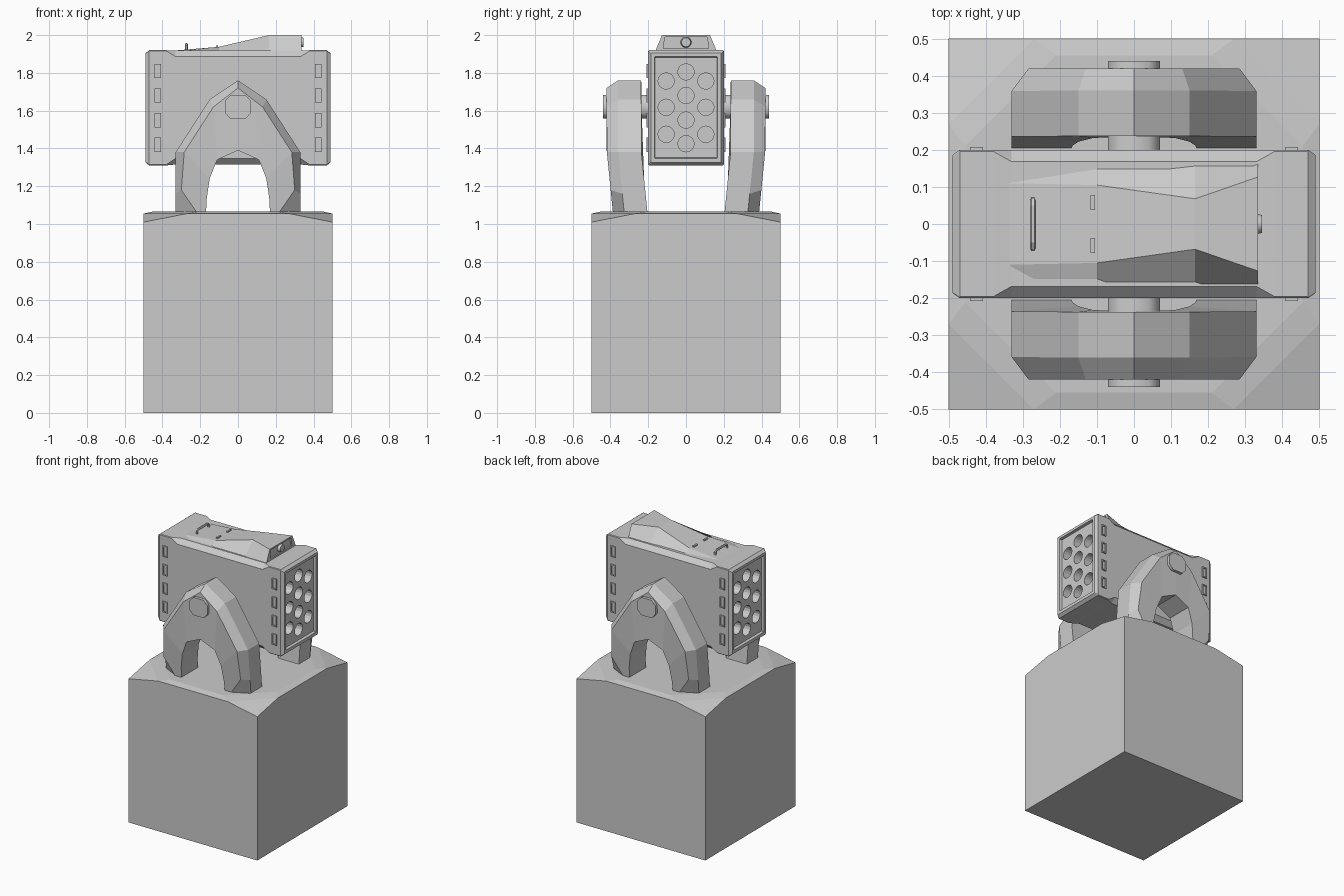
import bpy, bmesh, math
from mathutils import Matrix, Vector

if "Cube" in bpy.data.objects:
    bpy.data.objects.remove(bpy.data.objects["Cube"])

grey = bpy.data.materials.new("plain grey")
grey.diffuse_color = (0.6, 0.6, 0.6, 1)
grey.use_nodes = True
grey.node_tree.nodes["Principled BSDF"].inputs["Base Color"].default_value = grey.diffuse_color


def finish(bm, name):
    bmesh.ops.remove_doubles(bm, verts=bm.verts, dist=0.0005)
    bmesh.ops.recalc_face_normals(bm, faces=bm.faces)
    me = bpy.data.meshes.new(name)
    bm.to_mesh(me)
    bm.free()
    me.materials.append(grey)
    ob = bpy.data.objects.new(name, me)
    bpy.context.collection.objects.link(ob)
    return ob


def loft(name, rings):
    """Skin a list of equal-length closed rings and cap both ends."""
    bm = bmesh.new()
    vs = [[bm.verts.new(p) for p in r] for r in rings]
    n = len(rings[0])
    for a, b in zip(vs, vs[1:]):
        for i in range(n):
            j = (i + 1) % n
            bm.faces.new((a[i], a[j], b[j], b[i]))
    bm.faces.new(vs[0])
    bm.faces.new(vs[-1])
    return finish(bm, name)


def box(name, lo, hi):
    corners = [(lo[0], lo[1]), (hi[0], lo[1]), (hi[0], hi[1]), (lo[0], hi[1])]
    return loft(name, [[(x, y, z) for x, y in corners] for z in (lo[2], hi[2])])


def smooth(ob, deg=40):
    bpy.ops.object.select_all(action='DESELECT')
    ob.select_set(True)
    bpy.context.view_layer.objects.active = ob
    bpy.ops.object.shade_smooth_by_angle(angle=math.radians(deg))


# Base block with four shaved top corners and a slightly raised top
def base_ring(a, b, mid, z, z_mid):
    ring = []
    for k in range(4):
        rot = Matrix.Rotation(k * math.pi / 2, 3, 'Z')
        for p in ((a, -b, z), (mid, -mid, z_mid), (b, -a, z)):
            ring.append(rot @ Vector(p))
    return ring


loft("base_block", [base_ring(0.27, 0.5, 0.5, 0, 0),
                    base_ring(0.27, 0.5, 0.5, 1.055, 1.01),
                    base_ring(0.27, 0.5, 0.385, 1.055, 1.055),
                    base_ring(0.21, 0.455, 0.333, 1.065, 1.065)])

# Yoke arms: half arch stations (outer, chamfered outer, inner), then mirrored
half = [((0.33, 1.05), (0.21, 1.05), (0.17, 1.05)),
        ((0.33, 1.16), (0.30, 1.18), (0.165, 1.14)),
        ((0.33, 1.38), (0.285, 1.38), (0.15, 1.24)),
        ((0.15, 1.66), (0.13, 1.62), (0.11, 1.34)),
        ((0.0, 1.76), (0.0, 1.72), (0.0, 1.39))]
stations = [(1, s) for s in half] + [(-1, s) for s in half[-2::-1]]


def arm_point(mx, my, p, y):
    lean = max(0, 1.39 - p[1]) * 0.1
    return (mx * p[0], my * (y - lean), p[1])


for my, side in ((-1, "front"), (1, "back")):
    rings = []
    for mx, (outer, cham, inner) in stations:
        rings.append([arm_point(mx, my, p, y) for p, y in
                      ((outer, 0.237), (outer, 0.36), (cham, 0.42),
                       (inner, 0.42), (inner, 0.237))])
    loft(side + "_yoke_arm", rings)

# Pivot pin through both arms
pin = [(0.07, -0.03), (0.07, 0.03), (0.04, 0.0625), (-0.04, 0.0625),
       (-0.07, 0.03), (-0.07, -0.03), (-0.04, -0.0625), (0.04, -0.0625)]
smooth(loft("pivot_pin", [[(x, y, 1.62 + z) for x, z in pin] for y in (-0.44, 0.44)]), 50)


# Launcher box with softened middle edges and recessed end panels
def box_ring(x, w, z0, z1, c):
    return [(x, w - c, z0), (x, w, z0 + c), (x, w, z1 - c), (x, w - c, z1),
            (x, c - w, z1), (x, -w, z1 - c), (x, -w, z0 + c), (x, c - w, z0)]


prof = [(0.472, 0.163, 1.352, 1.882, 0.003), (0.49, 0.167, 1.348, 1.886, 0.003),
        (0.49, 0.186, 1.326, 1.904, 0.003), (0.47, 0.2, 1.31, 1.92, 0.004),
        (0.38, 0.2, 1.31, 1.92, 0.004), (0.33, 0.2, 1.315, 1.918, 0.032)]
launcher = loft("launcher_box", [box_ring(-p[0], *p[1:]) for p in prof] +
                [box_ring(*p) for p in prof[::-1]])

# Ten missile tubes bored into each end
tubes = [(0, z) for z in (1.805, 1.68, 1.55, 1.425)]
tubes += [(s * 0.105, z) for s in (-1, 1) for z in (1.757, 1.618, 1.475)]
bm = bmesh.new()
for sx in (-1, 1):
    for y, z in tubes:
        m = Matrix.Translation((sx * 0.46, y, z)) @ Matrix.Rotation(math.pi / 2, 4, 'Y')
        bmesh.ops.create_cone(bm, cap_ends=True, segments=16, radius1=0.043,
                              radius2=0.043, depth=0.12, matrix=m)
cutter = finish(bm, "tube_cutter")
cutter.hide_render = True
mod = launcher.modifiers.new("tubes", 'BOOLEAN')
mod.operation = 'DIFFERENCE'
mod.solver = 'EXACT'
mod.object = cutter
bpy.ops.object.select_all(action='DESELECT')
bpy.context.view_layer.objects.active = launcher
launcher.select_set(True)
bpy.ops.object.modifier_apply(modifier=mod.name)
bpy.data.objects.remove(cutter)

# Side vents: small framed slots near each corner of the launcher
for sx in (-1, 1):
    for sy in (-1, 1):
        for z in (1.81, 1.68, 1.55, 1.42):
            def slot(y, w, h):
                return [(sx * 0.425 + a * w, sy * y, z + b * h)
                        for a, b in ((-1, -1), (1, -1), (1, 1), (-1, 1))]
            loft("side_vent", [slot(0.19, 0.018, 0.038), slot(0.208, 0.018, 0.038),
                               slot(0.208, 0.011, 0.03), slot(0.201, 0.011, 0.03)])


# Sight housing: ramp rising to a flared hood with a recessed face
def hood(x, base, top, z, z0=1.91):
    return [(x, -base, z0), (x, -top, z), (x, top, z), (x, base, z0)]


loft("sight_housing", [hood(-0.34, 0.165, 0.11, 1.918), hood(-0.1, 0.165, 0.105, 1.938),
                       hood(0.165, 0.165, 0.068, 2.0), hood(0.335, 0.165, 0.127, 2.0),
                       hood(0.335, 0.12, 0.112, 1.99, 1.93),
                       hood(0.325, 0.12, 0.112, 1.99, 1.93)])

# Sight lens
bm = bmesh.new()
bmesh.ops.create_cone(bm, cap_ends=True, segments=16, radius1=0.03, radius2=0.024, depth=0.025,
                      matrix=Matrix.Translation((0.333, 0, 1.962)) @
                      Matrix.Rotation(math.pi / 2, 4, 'Y'))
smooth(finish(bm, "sight_lens"))

# Hatch handle and hinges on the ramp
loft("hatch_handle", [[(-0.273 + 0.008 * math.cos(t), y + 0.008 * math.sin(t) * ny,
                        z + 0.008 * math.sin(t) * nz)
                       for t in (i * math.pi / 3 for i in range(6))]
                      for y, z, ny, nz in ((-0.065, 1.915, 1, 0), (-0.065, 1.94, 0.7, -0.7),
                                           (-0.05, 1.95, 0, -1), (0.05, 1.95, 0, -1),
                                           (0.065, 1.94, -0.7, -0.7), (0.065, 1.915, -1, 0))])
for sy in (-1, 1):
    box("hatch_hinge", (-0.117, sy * 0.058 - 0.02, 1.925), (-0.105, sy * 0.058 + 0.02, 1.946))
